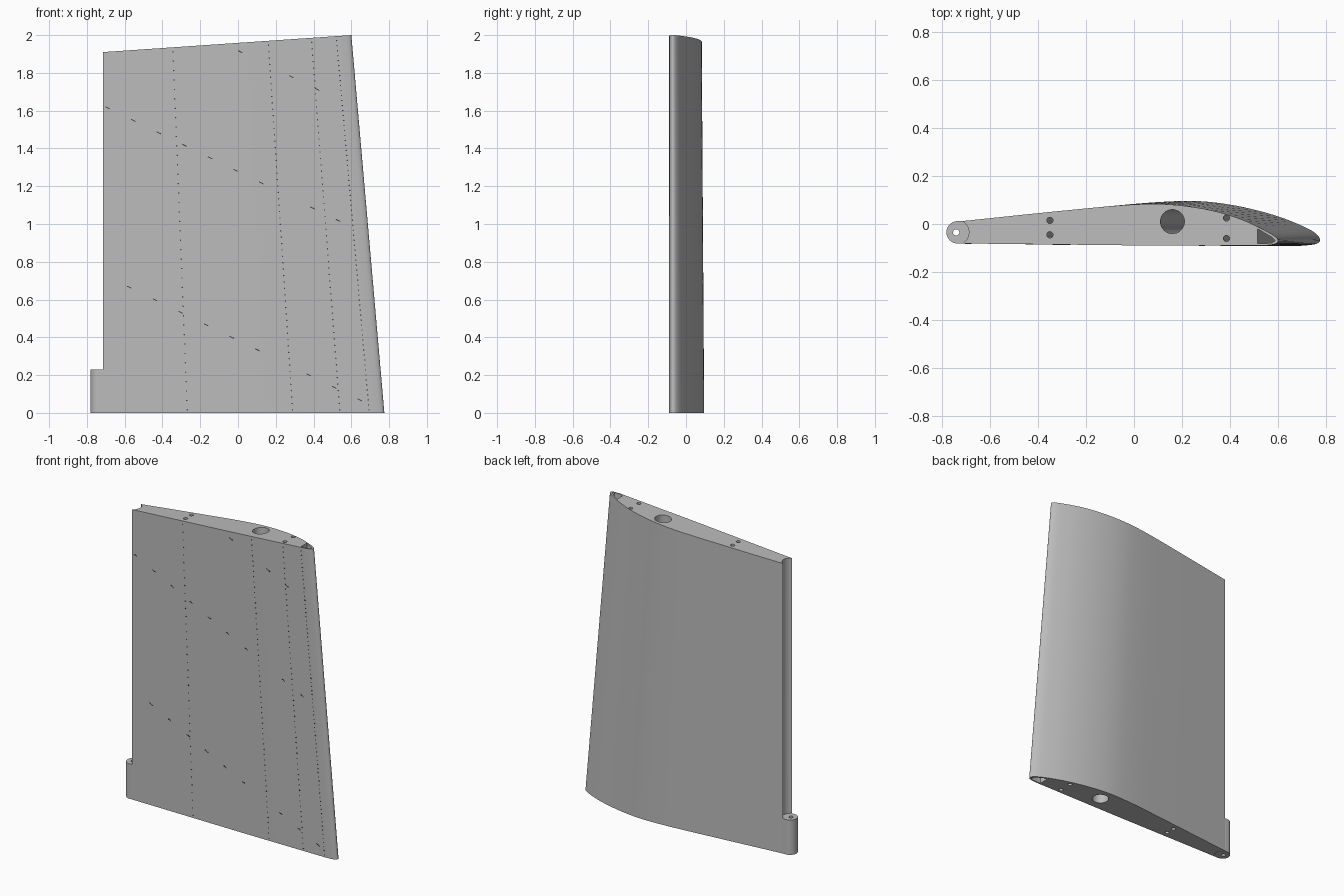
import bpy, bmesh, math
from mathutils import Vector

if "Cube" in bpy.data.objects:
    bpy.data.objects.remove(bpy.data.objects["Cube"])

REAR = -0.715          # trailing edge stays upright
ROOT_SCALE = 1.133     # root chord relative to tip chord


def material(name, rgb):
    m = bpy.data.materials.new(name)
    m.diffuse_color = (*rgb, 1)
    m.use_nodes = True
    m.node_tree.nodes["Principled BSDF"].inputs["Base Color"].default_value = m.diffuse_color
    return m


GREY = material("light grey metal", (0.50, 0.50, 0.50))
DARK = material("dark rivet", (0.06, 0.06, 0.06))


def root_x(x):
    return REAR + (x - REAR) * ROOT_SCALE


def tip_z(x):
    return 1.91 + 0.09 * (x - REAR) / 1.315


def mesh_object(name, bm, mat):
    bmesh.ops.recalc_face_normals(bm, faces=bm.faces[:])
    me = bpy.data.meshes.new(name)
    bm.to_mesh(me)
    bm.free()
    me.materials.append(mat)
    ob = bpy.data.objects.new(name, me)
    bpy.context.collection.objects.link(ob)
    return ob


def prism(name, low, high, mat=GREY):
    """Skin two matching loops of 3D points and cap both ends."""
    bm = bmesh.new()
    a = [bm.verts.new(p) for p in low]
    b = [bm.verts.new(p) for p in high]
    n = len(a)
    for i in range(n):
        j = (i + 1) % n
        bm.faces.new((a[i], a[j], b[j], b[i]))
    bm.faces.new(a[::-1])
    bm.faces.new(b)
    return mesh_object(name, bm, mat)


def loft(name, root, tip, t0=0.0, t1=1.0):
    """Loft from the root section to the sloping tip section."""
    def at(t):
        return [Vector((r[0], r[1], 0)).lerp(Vector((p[0], p[1], tip_z(p[0]))), t)
                for r, p in zip(root, tip)]
    return prism(name, at(t0), at(t1))


def circle(x, y, r, n=32):
    return [(x + r * math.cos(2 * math.pi * i / n), y + r * math.sin(2 * math.pi * i / n))
            for i in range(n)]


def spline(pts, steps=4):
    out = []
    for i in range(len(pts) - 1):
        p0, p1 = Vector(pts[max(i - 1, 0)]), Vector(pts[i])
        p2, p3 = Vector(pts[i + 1]), Vector(pts[min(i + 2, len(pts) - 1)])
        for s in range(steps):
            t = s / steps
            q = 0.5 * (2 * p1 + (p2 - p0) * t + (2 * p0 - 5 * p1 + 4 * p2 - p3) * t ** 2
                       + (3 * p1 - p0 - 3 * p2 + p3) * t ** 3)
            out.append(tuple(q))
    return out + [pts[-1]]


def cut(target, cutter):
    mod = target.modifiers.new(cutter.name, 'BOOLEAN')
    mod.operation = 'DIFFERENCE'
    mod.solver = 'EXACT'
    mod.object = cutter
    cutter.hide_render = True
    cutter.hide_viewport = True


def smooth(ob, angle=30):
    bpy.ops.object.select_all(action='DESELECT')
    ob.select_set(True)
    bpy.context.view_layer.objects.active = ob
    bpy.ops.object.shade_smooth_by_angle(angle=math.radians(angle))


# wing body: x and y of the tip section, then y of the root section
SECTION = [(REAR, .012, .012), (-.4, .045, .048), (-.1, .074, .082), (.05, .083, .094),
           (.15, .081, .0955), (.25, .07, .084), (.35, .05, .062), (.45, .018, .03),
           (.53, -.019, -.006), (.58, -.047, -.036), (.6, -.068, -.065),
           (.585, -.084, -.083), (.54, -.09, -.09)]
section = spline(SECTION) + [(0, -.089, -.089), (REAR, -.081, -.081)]

# concave hinge groove along the trailing edge
CX, CY = -.740, -.0345
half = math.atan2(.0465, .025)
groove_r = math.hypot(.0465, .025)
groove = [(CX + groove_r * math.cos(a), CY + groove_r * math.sin(a))
          for a in (half * (i / 8 - 1) for i in range(17))]
section += [(x, y, y) for x, y in groove[1:-1]]
wing = loft("wing_body", [(root_x(x), yr) for x, yt, yr in section],
            [(x, yt) for x, yt, yr in section])

# hollow leading edge
NOSE = [(.515, -.020, -.008), (.55, -.041, -.028), (.575, -.056, -.046), (.588, -.069, -.067),
        (.575, -.079, -.079), (.54, -.081, -.081), (.515, -.081, -.081)]
cut(wing, loft("nose_cavity_cutter", [(root_x(x), yr) for x, yt, yr in NOSE],
               [(x, yt) for x, yt, yr in NOSE], -.05, 1.05))

# spar bore and four small bores running the full span
for i, (x, y, r) in enumerate([(.16, .01, .05), (-.35, .015, .013), (-.35, -.045, .013),
                               (.385, .025, .013), (.385, -.06, .013)]):
    cut(wing, loft(f"bore_cutter_{i}", circle(root_x(x), y, r), circle(x, y, r), -.05, 1.05))
smooth(wing)

# hinge lug at the foot of the trailing edge, with a pin hole
lug_x, lug_r = -.7345, .0465
outline = [(lug_x + lug_r * math.cos(a), CY + lug_r * math.sin(a))
           for a in (math.pi * (.5 + i / 20) for i in range(21))] + groove
lug = prism("hinge_lug", [(x, y, 0) for x, y in outline], [(x, y, .23) for x, y in outline])
hole = circle(-.74, -.035, .013, 24)
cut(lug, prism("pin_hole_cutter", [(x, y, -.05) for x, y in hole], [(x, y, .3) for x, y in hole]))
smooth(lug)


def skin_y(x, z):
    """Height of the flat front skin."""
    t = z / tip_z(x)
    u = REAR + (x - REAR) / (ROOT_SCALE + (1 - ROOT_SCALE) * t)
    if u < 0:
        return -.089 + .008 * u / REAR
    return -.089 - .001 * min(u / .54, 1)


def plate(bm, x, z, length, width, angle, n):
    """Thin flat marker lying on the front skin."""
    y = skin_y(x, z)
    ring = []
    for i in range(n):
        a = 2 * math.pi * (i + .5) / n
        k = 1 / math.cos(math.pi / n)
        u, v = k * length / 2 * math.cos(a), k * width / 2 * math.sin(a)
        ring.append((x + u * math.cos(angle) - v * math.sin(angle),
                     z + u * math.sin(angle) + v * math.cos(angle)))
    front = [bm.verts.new((px, y - .0012, pz)) for px, pz in ring]
    back = [bm.verts.new((px, y + .001, pz)) for px, pz in ring]
    bm.faces.new(front)
    bm.faces.new(back[::-1])
    for i in range(n):
        j = (i + 1) % n
        bm.faces.new((front[i], back[i], back[j], front[j]))


# rivet columns along the spars
rivets = bmesh.new()
for tip, root, step in [(-.345, -.268, .05), (.16, .29, .034), (.388, .54, .034), (.52, .695, .026)]:
    count = int(1.94 / step)
    for i in range(count + 1):
        t = .008 + .98 * i / count
        plate(rivets, root + (tip - root) * t, t * tip_z(tip), .007, .007, 0, 6)
mesh_object("spar_rivets", rivets, DARK)

# slots along the diagonal ribs, skipping the main spar
slots = bmesh.new()
for x0, z0, steps in [(-.69, 1.615, (0, 1, 2, 3, 4, 5, 6, 8, 9)),
                      (-.575, .665, (0, 1, 2, 3, 4, 5, 7, 8, 9)), (.012, 1.912, (0, 2, 3))]:
    for i in steps:
        plate(slots, x0 + .1355 * i, z0 - .0662 * i, .026, .005, -math.atan(.49), 4)
mesh_object("rib_slots", slots, DARK)
